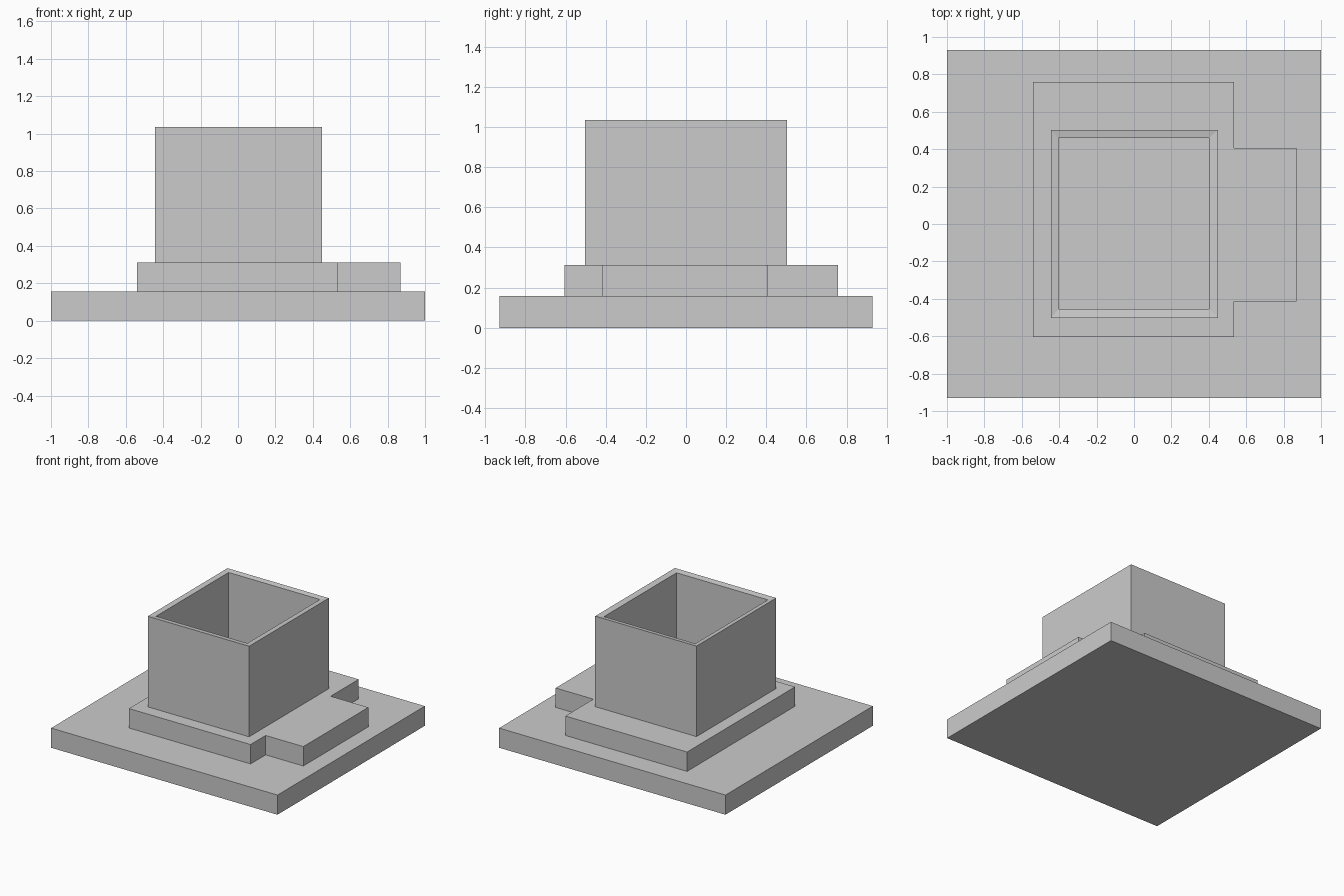
import bpy
import bmesh

if "Cube" in bpy.data.objects:
    bpy.data.objects.remove(bpy.data.objects["Cube"])


def rect(x0, x1, y0, y1):
    return [(x0, y0), (x1, y0), (x1, y1), (x0, y1)]


def loft(name, rings):
    """Join equal-sized (outline, z) rings with walls and cap both ends."""
    bm = bmesh.new()
    loops = [[bm.verts.new((x, y, z)) for x, y in outline] for outline, z in rings]
    for low, high in zip(loops, loops[1:]):
        for i in range(len(low)):
            j = (i + 1) % len(low)
            bm.faces.new((low[i], low[j], high[j], high[i]))
    bm.faces.new(loops[0][::-1])
    bm.faces.new(loops[-1])
    mesh = bpy.data.meshes.new(name)
    bm.to_mesh(mesh)
    bm.free()
    obj = bpy.data.objects.new(name, mesh)
    bpy.context.collection.objects.link(obj)
    return obj


BASE_TOP, STEP_TOP, RIM_TOP = 0.157, 0.312, 1.035

# Wide ground slab
slab = rect(-1, 1, -0.93, 0.93)
loft("base_slab", [(slab, 0), (slab, BASE_TOP)])

# Raised step with a landing projecting to the right
step = [(-0.54, -0.605), (0.535, -0.605), (0.535, -0.415), (0.868, -0.415),
        (0.868, 0.405), (0.535, 0.405), (0.535, 0.758), (-0.54, 0.758)]
loft("raised_step", [(step, BASE_TOP), (step, STEP_TOP)])

# Open-topped hollow box: outer wall, slightly inward-sloping rim, inner wall, floor
outer = rect(-0.445, 0.45, -0.503, 0.503)
inner = rect(-0.405, 0.402, -0.455, 0.46)
loft("hollow_box", [(outer, STEP_TOP), (outer, RIM_TOP),
                    (inner, RIM_TOP - 0.007), (inner, STEP_TOP + 0.003)])
